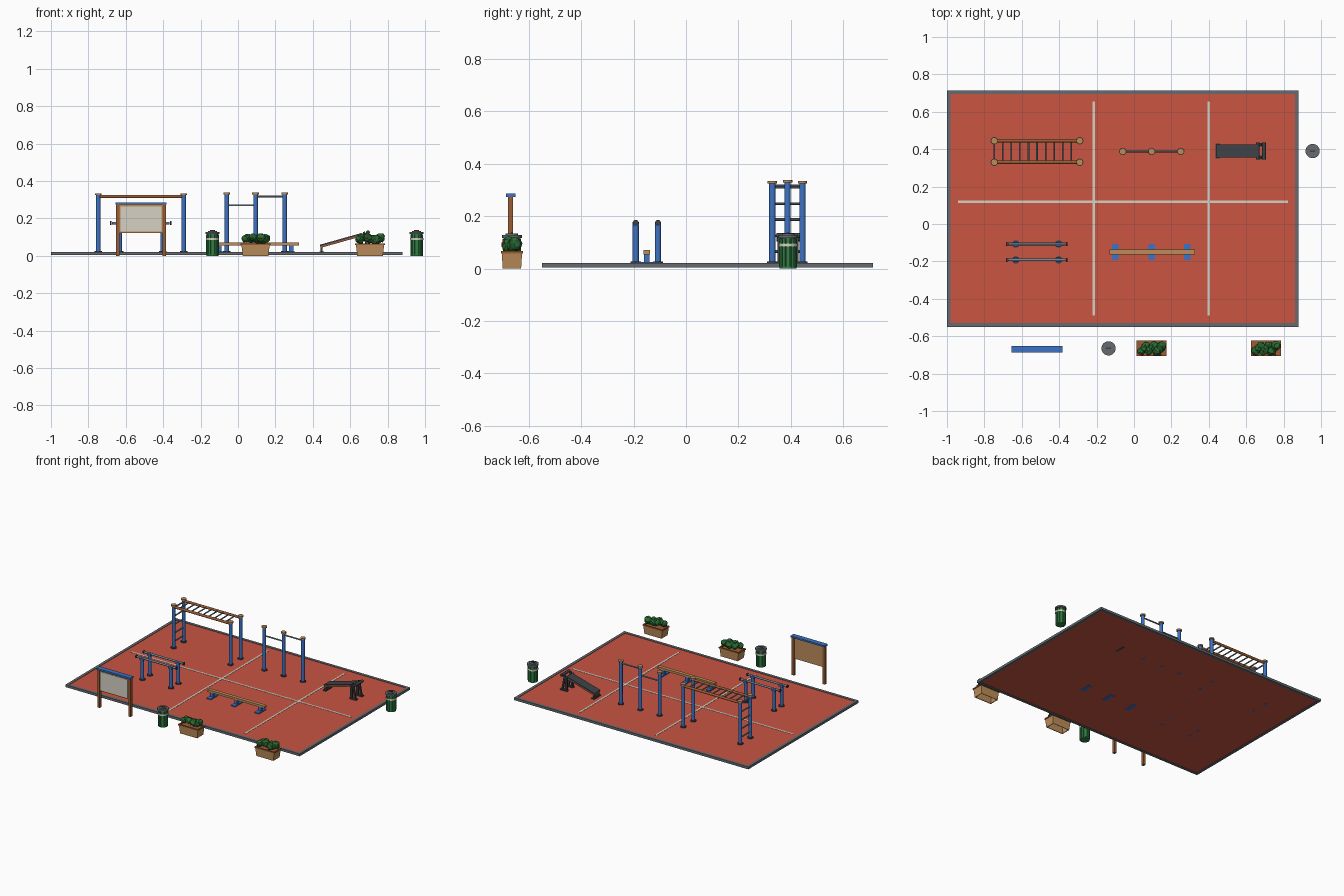
import bpy, bmesh, math, random
from mathutils import Vector

random.seed(4)
cube = bpy.data.objects.get("Cube")
if cube:
    bpy.data.objects.remove(cube, do_unlink=True)


def colour(name, r, g, b):
    lin = [((c + 0.055) / 1.055) ** 2.4 for c in (r, g, b)] + [1.0]
    m = bpy.data.materials.new(name)
    m.use_nodes = True
    m.diffuse_color = lin
    m.node_tree.nodes["Principled BSDF"].inputs["Base Color"].default_value = lin
    return m


RED = colour("red rubber", .79, .33, .26)
GREY = colour("edge grey", .40, .42, .44)
BLUE = colour("blue paint", .24, .45, .77)
TAN = colour("light wood", .74, .55, .35)
BROWN = colour("brown wood", .60, .36, .20)
STEEL = colour("steel", .45, .52, .58)
GREEN = colour("bin green", .20, .50, .27)
LEAF = colour("leaf green", .16, .42, .20)
PALE = colour("pale paint", .84, .82, .77)
DARK = colour("charcoal", .24, .26, .28)


def finish(name, bm, mat, smooth=False):
    me = bpy.data.meshes.new(name)
    bmesh.ops.recalc_face_normals(bm, faces=bm.faces[:])
    bm.to_mesh(me)
    bm.free()
    me.materials.append(mat)
    ob = bpy.data.objects.new(name, me)
    bpy.context.scene.collection.objects.link(ob)
    if smooth:
        bpy.ops.object.select_all(action='DESELECT')
        ob.select_set(True)
        bpy.context.view_layer.objects.active = ob
        bpy.ops.object.shade_smooth_by_angle()
    return ob


def box(name, x, y, z, mat, rot=0.0):
    """Box from (min, max) spans, optionally pitched about y."""
    bm = bmesh.new()
    bmesh.ops.create_cube(bm, size=1)
    bmesh.ops.scale(bm, verts=bm.verts, vec=(x[1] - x[0], y[1] - y[0], z[1] - z[0]))
    ob = finish(name, bm, mat)
    ob.location = [(s[0] + s[1]) / 2 for s in (x, y, z)]
    ob.rotation_euler.y = rot
    return ob


def block(name, x, y, z, sx, sy, sz, mat, rot=0.0):
    return box(name, (x - sx / 2, x + sx / 2), (y - sy / 2, y + sy / 2),
               (z - sz / 2, z + sz / 2), mat, rot)


def rod(name, a, b, r, mat, sides=16):
    a, b = Vector(a), Vector(b)
    bm = bmesh.new()
    bmesh.ops.create_cone(bm, cap_ends=True, segments=sides, radius1=r, radius2=r,
                          depth=(b - a).length)
    ob = finish(name, bm, mat, True)
    ob.location = (a + b) / 2
    ob.rotation_euler = (b - a).to_track_quat('Z', 'Y').to_euler()
    return ob


def post(name, x, y, top, cap=None):
    rod(name, (x, y, .005), (x, y, top), .012, BLUE)
    rod(name + "_flange", (x, y, .02), (x, y, .026), .02, DARK)
    if cap:
        rod(name + "_cap", (x, y, top - .006), (x, y, top + .004), .018, cap)


# Court floor with raised edging and painted lines
X0, X1, Y0, Y1, E = -1.0, .88, -.55, .714, .02
box("court_floor", (X0 + E, X1 - E), (Y0 + E, Y1 - E), (.006, .018), RED)
for side, y in (("front", Y0), ("back", Y1 - E)):
    box(side + "_edging", (X0, X1), (y, y + E), (.004, .021), GREY)
for side, x in (("right", X0), ("left", X1 - E)):
    box(side + "_edging", (x, x + E), (Y0 + E, Y1 - E), (.004, .021), GREY)
for x in (-.215, .4):
    block("cross_line", x, .082, .0185, .013, 1.145, .002, PALE)
block("long_line", -.058, .12, .0186, 1.765, .013, .002, PALE)

# Overhead ladder
LX, LY = (-.747, -.29), (.33, .445)
for y in LY:
    for x in LX:
        post("ladder_post", x, y, .33, TAN)
    rod("ladder_rail", (LX[0], y, .317), (LX[1], y, .317), .009, BROWN)
for i in range(1, 10):
    x = LX[0] + (LX[1] - LX[0]) * i / 10
    rod("ladder_rung", (x, LY[0], .317), (x, LY[1], .317), .0045, STEEL, 10)
for z in (.065, .125, .187, .248, .31):
    rod("climbing_rung", (LX[0], LY[0], z), (LX[0], LY[1], z), .005, STEEL, 10)

# Pull-up bars at two heights
PX, PY = (-.06, .094, .25), .388
for x in PX:
    post("pullup_post", x, PY, .335, TAN)
for i, z in enumerate((.27, .317)):
    rod("pullup_bar", (PX[i], PY, z), (PX[i + 1], PY, z), .005, STEEL)

# Parallel bars
for y in (-.107, -.192):
    for x in (-.632, -.403):
        post("parallel_post", x, y, .168)
        block("bar_saddle", x, y, .17, .03, .024, .014, BLUE)
    rod("parallel_bar", (-.675, y, .175), (-.365, y, .175), .007, STEEL)
    for x in (-.68, -.36):
        rod("bar_end", (x - .004, y, .175), (x + .004, y, .175), .011, DARK)

# Balance beam
box("balance_beam", (-.13, .325), (-.163, -.137), (.054, .07), TAN)
for x in (-.1, .094, .285):
    block("beam_foot", x, -.15, .015, .034, .084, .02, BLUE)
    block("beam_support", x, -.15, .039, .022, .022, .032, BLUE)

# Inclined sit-up bench
BY, TILT = .39, -math.atan2(.062, .22)
block("bench_board", .55, BY, .078, .228, .066, .010, BROWN, TILT)
block("bench_pad", .548, BY, .086, .228, .068, .008, DARK, TILT)
block("bench_low_leg", .447, BY, .032, .012, .062, .032, DARK)
block("bench_low_foot", .447, BY, .015, .024, .08, .018, DARK)
for y in (BY - .034, BY + .034):
    block("bench_high_leg", .662, y, .066, .014, .012, .1, DARK)
    block("bench_brace", .684, y, .072, .012, .012, .115, DARK, -.18)
    block("bench_high_foot", .678, y, .017, .054, .02, .018, DARK)
rod("foot_roller", (.695, BY - .045, .126), (.695, BY + .045, .126), .01, DARK)
rod("knee_roller", (.662, BY - .045, .112), (.662, BY + .045, .112), .009, DARK)

# Notice board
NY = -.67
for x in (-.642, -.395):
    block("notice_post", x, NY, .138, .018, .02, .276, BROWN)
box("notice_backing", (-.633, -.404), (NY - .006, NY + .006), (.122, .274), TAN)
box("notice_panel", (-.627, -.41), (NY - .009, NY - .004), (.13, .263), PALE)
box("notice_roof", (-.655, -.382), (NY - .018, NY + .018), (.274, .286), BLUE)


def litter_bin(x, y):
    rod("bin_body", (x, y, .004), (x, y, .118), .029, GREEN, 24)
    rod("bin_base", (x, y, 0), (x, y, .008), .033, GREEN, 24)
    for i in range(12):
        a = math.tau * i / 12
        slat = block("bin_slat", x + .031 * math.cos(a), y + .031 * math.sin(a),
                     .06, .006, .011, .108, GREEN)
        slat.rotation_euler.z = a
    rod("bin_band", (x, y, .084), (x, y, .096), .0355, PALE, 24)
    rod("bin_lid", (x, y, .116), (x, y, .128), .038, GREY, 24)
    rod("bin_lid_top", (x, y, .128), (x, y, .133), .024, GREY, 24)
    block("bin_slot", x, y, .135, .026, .008, .005, DARK)


litter_bin(-.136, -.665)
litter_bin(.955, .39)


def planter(x, y):
    # Tapered open box with thick walls
    bm = bmesh.new()
    bmesh.ops.create_cube(bm, size=1)
    for v in bm.verts:
        t = 1 if v.co.z > 0 else .9
        v.co = (v.co.x * .152 * t, v.co.y * .078 * t, .031 + v.co.z * .062)
    ends = [f for f in bm.faces if abs(f.normal.z) > .9]
    bmesh.ops.delete(bm, geom=ends, context='FACES_ONLY')
    tub = finish("planter_box", bm, TAN)
    tub.location = (x, y, 0)
    wall = tub.modifiers.new("walls", 'SOLIDIFY')
    wall.thickness = .006
    wall.offset = -1
    # Rim boards and soil
    for s in (-1, 1):
        block("planter_rim", x, y + s * .037, .062, .16, .01, .008, BROWN)
        block("planter_rim", x + s * .075, y, .062, .01, .064, .008, BROWN)
    block("planter_soil", x, y, .056, .138, .064, .006, BROWN)
    # Leafy clumps and a few blooms
    for i in range(9):
        bm = bmesh.new()
        r = random.uniform(.02, .027)
        bmesh.ops.create_icosphere(bm, subdivisions=2, radius=r)
        for v in bm.verts:
            v.co *= random.uniform(.85, 1.12)
        bush = finish("planter_bush", bm, LEAF)
        bush.location = (x - .055 + .0138 * i, y + (i % 3 - 1) * .014,
                         .085 + random.uniform(0, .015))
    for i in range(4):
        bm = bmesh.new()
        bmesh.ops.create_icosphere(bm, subdivisions=1, radius=.006)
        bloom = finish("planter_bloom", bm, RED)
        bloom.location = (x - .05 + .033 * i, y - .034, .085 + .012 * (i % 2))


for px in (.094, .706):
    planter(px, -.665)
